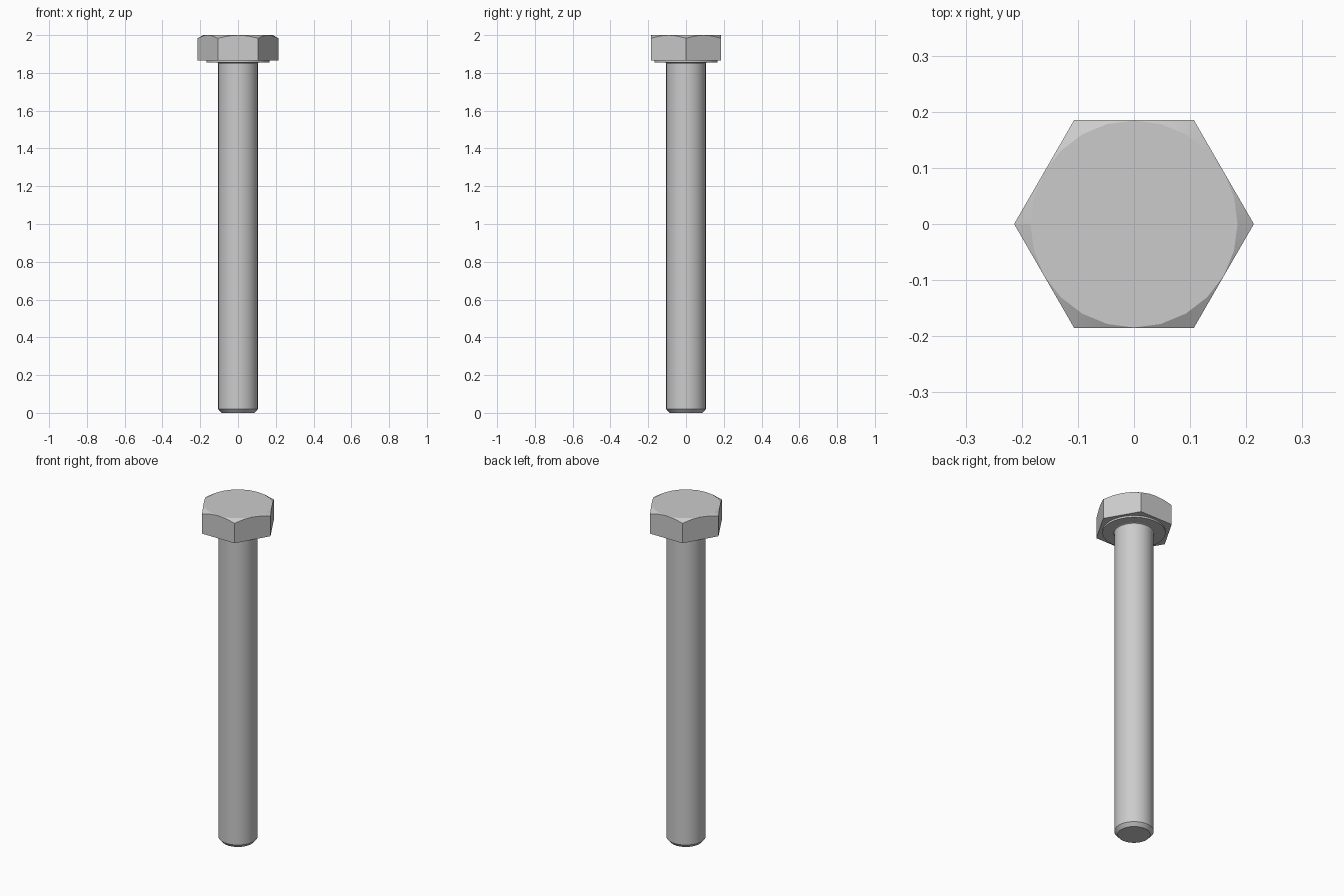
import bpy, bmesh, math

if "Cube" in bpy.data.objects:
    bpy.data.objects.remove(bpy.data.objects["Cube"])

def revolve(name, profile, sides):
    """Closed solid of revolution from (radius, z) points, bottom to top."""
    bm = bmesh.new()
    rings = []
    for r, z in profile:
        rings.append([bm.verts.new((r * math.cos(2 * math.pi * i / sides),
                                    r * math.sin(2 * math.pi * i / sides), z))
                      for i in range(sides)])
    for a, b in zip(rings, rings[1:]):
        for i in range(sides):
            j = (i + 1) % sides
            bm.faces.new((a[i], a[j], b[j], b[i]))
    bm.faces.new(rings[0][::-1])
    bm.faces.new(rings[-1])
    mesh = bpy.data.meshes.new(name)
    bm.to_mesh(mesh)
    bm.free()
    obj = bpy.data.objects.new(name, mesh)
    bpy.context.collection.objects.link(obj)
    return obj

def smooth(obj):
    bpy.ops.object.select_all(action='DESELECT')
    obj.select_set(True)
    bpy.context.view_layer.objects.active = obj
    bpy.ops.object.shade_smooth_by_angle(angle=math.radians(20))

FLAT = 0.185                              # half width across the flats
CORNER = FLAT / math.cos(math.pi / 6)

# Hex head, corners trimmed by a 30 degree cone
head = revolve("hex_head", [(CORNER, 1.865), (CORNER, 2.0)], 6)
top_r, wide = FLAT - 0.0005, 0.26
cone_z = 2.0 - (wide - top_r) * math.tan(math.radians(30))
cutter = revolve("chamfer_cutter", [(wide, 1.8), (wide, cone_z), (top_r, 2.0)], 24)
trim = head.modifiers.new("corner_chamfer", 'BOOLEAN')
trim.operation = 'INTERSECT'
trim.solver = 'EXACT'
trim.object = cutter
bpy.context.view_layer.objects.active = head
bpy.ops.object.modifier_apply(modifier=trim.name)
bpy.data.objects.remove(cutter)
smooth(head)

# Washer face under the head
washer = revolve("washer_face", [(0.168, 1.855), (0.168, 1.865)], 32)
smooth(washer)

# Shank with chamfered tip and small fillet under the head
shank = revolve("shank", [(0.087, 0.0), (0.105, 0.02), (0.105, 1.847),
                          (0.1075, 1.853), (0.112, 1.855)], 32)
smooth(shank)
